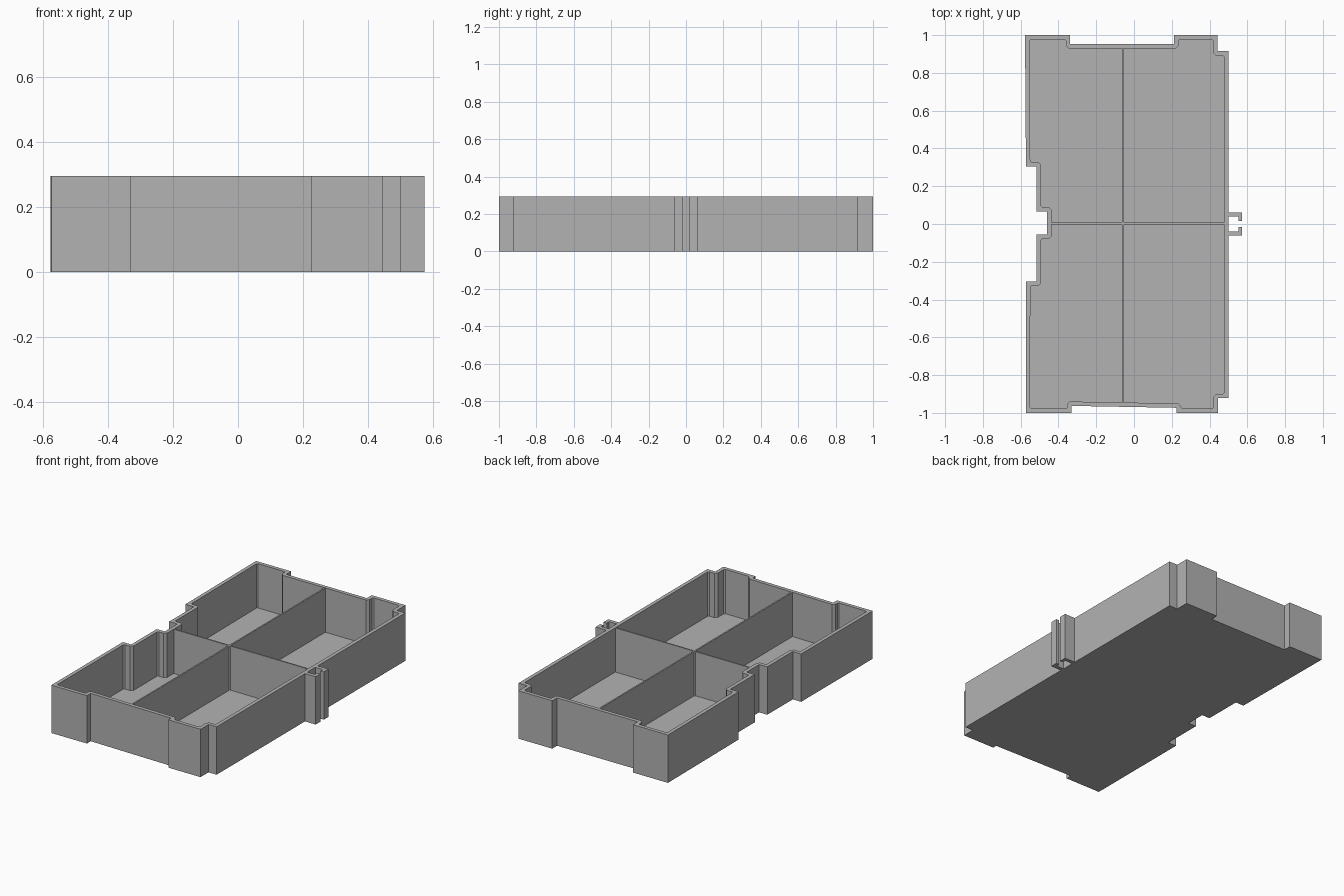
import bpy
import bmesh
from mathutils import Vector

default_cube = bpy.data.objects.get("Cube")
if default_cube:
    bpy.data.objects.remove(default_cube, do_unlink=True)

HEIGHT = 0.295
FLOOR = 0.022
WALL = 0.023
DIVIDER = 0.009
CROSS = Vector((-0.06, 0.003))

# One plain grey plastic
grey = bpy.data.materials.new("plain grey")
grey.use_nodes = True
colour = (0.45, 0.45, 0.45, 1)
grey.diffuse_color = colour
grey.node_tree.nodes["Principled BSDF"].inputs["Base Color"].default_value = colour


def finish(name, bm):
    bmesh.ops.recalc_face_normals(bm, faces=bm.faces)
    mesh = bpy.data.meshes.new(name)
    bm.to_mesh(mesh)
    bm.free()
    mesh.materials.append(grey)
    obj = bpy.data.objects.new(name, mesh)
    bpy.context.collection.objects.link(obj)
    return obj


def ring(bm, points, z):
    return [bm.verts.new((p[0], p[1], z)) for p in points]


def bridge(bm, lower, upper):
    count = len(lower)
    for i in range(count):
        j = (i + 1) % count
        bm.faces.new((lower[i], lower[j], upper[j], upper[i]))


def prism(name, points, bottom, top):
    bm = bmesh.new()
    low, high = ring(bm, points, bottom), ring(bm, points, top)
    bridge(bm, low, high)
    bm.faces.new(low)
    bm.faces.new(high)
    return finish(name, bm)


def rectangle(x_min, x_max, y_min, y_max):
    return [(x_min, y_min), (x_max, y_min), (x_max, y_max), (x_min, y_max)]


def inset(points, distance, bevel):
    """Offset a counter-clockwise outline inwards, easing its corners."""
    result = []
    for i, current in enumerate(points):
        point = Vector(current)
        before = (point - Vector(points[i - 1])).normalized()
        after = (Vector(points[(i + 1) % len(points)]) - point).normalized()
        normal_a = Vector((-before.y, before.x))
        normal_b = Vector((-after.y, after.x))
        mitre = (normal_a + normal_b) / (1 + normal_a.dot(normal_b))
        corner = point + mitre * distance
        turn = before.x * after.y - before.y * after.x
        if turn < -0.5:
            # corners that stick into the tray get a wider flat
            result += [corner - before * bevel, corner + after * bevel]
        elif turn > 0.5:
            ease = bevel / 2
            result += [corner - before * ease, corner + after * ease]
        else:
            result.append(corner)
    return result


# Notched outline of the tray, counter-clockwise from the front right corner
outline = [
    (-0.573, -1), (-0.33, -1), (-0.33, -0.963), (0.225, -0.973),
    (0.225, -1), (0.445, -1), (0.445, -0.922), (0.5, -0.922),
    (0.5, 0.916), (0.442, 0.916), (0.442, 1), (0.212, 1),
    (0.212, 0.953), (-0.338, 0.953), (-0.338, 1), (-0.577, 1),
    (-0.572, 0.304), (-0.515, 0.304), (-0.515, 0.066), (-0.46, 0.066),
    (-0.46, -0.056), (-0.515, -0.056), (-0.515, -0.304), (-0.572, -0.304),
]
cavity = inset(outline, WALL, 0.014)

# Tray shell: underside, outer wall, rim, inner wall and floor
bm = bmesh.new()
outer_low, outer_high = ring(bm, outline, 0), ring(bm, outline, HEIGHT)
inner_low, inner_high = ring(bm, cavity, FLOOR), ring(bm, cavity, HEIGHT)
bridge(bm, outer_low, outer_high)
bridge(bm, inner_low, inner_high)
bm.faces.new(outer_low)
bm.faces.new(inner_low)
rim_edges = []
for loop in (outer_high, inner_high):
    for i, vert in enumerate(loop):
        rim_edges.append(bm.edges.get((loop[i - 1], vert)))
bmesh.ops.triangle_fill(bm, edges=rim_edges, use_beauty=True)
finish("tray_shell", bm)

# Thin dividers crossing inside the tray, ending within the walls
half = DIVIDER / 2
prism("long_divider",
      rectangle(CROSS.x - half, CROSS.x + half, -0.955, 0.94),
      FLOOR / 2, HEIGHT - 0.001)
prism("cross_divider",
      rectangle(-0.45, 0.49, CROSS.y - half, CROSS.y + half),
      FLOOR / 2, HEIGHT - 0.001)

# Small diamond post where the dividers meet
reach = DIVIDER * 1.5
prism("divider_post",
      [CROSS + Vector(d) * reach for d in ((1, 0), (0, 1), (-1, 0), (0, -1))],
      FLOOR / 2, HEIGHT - 0.001)

# Pair of hooked clips facing each other on the left side
for name, side in (("back_clip", 1), ("front_clip", -1)):
    hook = [(0.49, 0.062), (0.573, 0.062), (0.573, 0.017),
            (0.552, 0.017), (0.552, 0.039), (0.49, 0.039)]
    prism(name, [(x, side * y) for x, y in hook], 0, HEIGHT)
